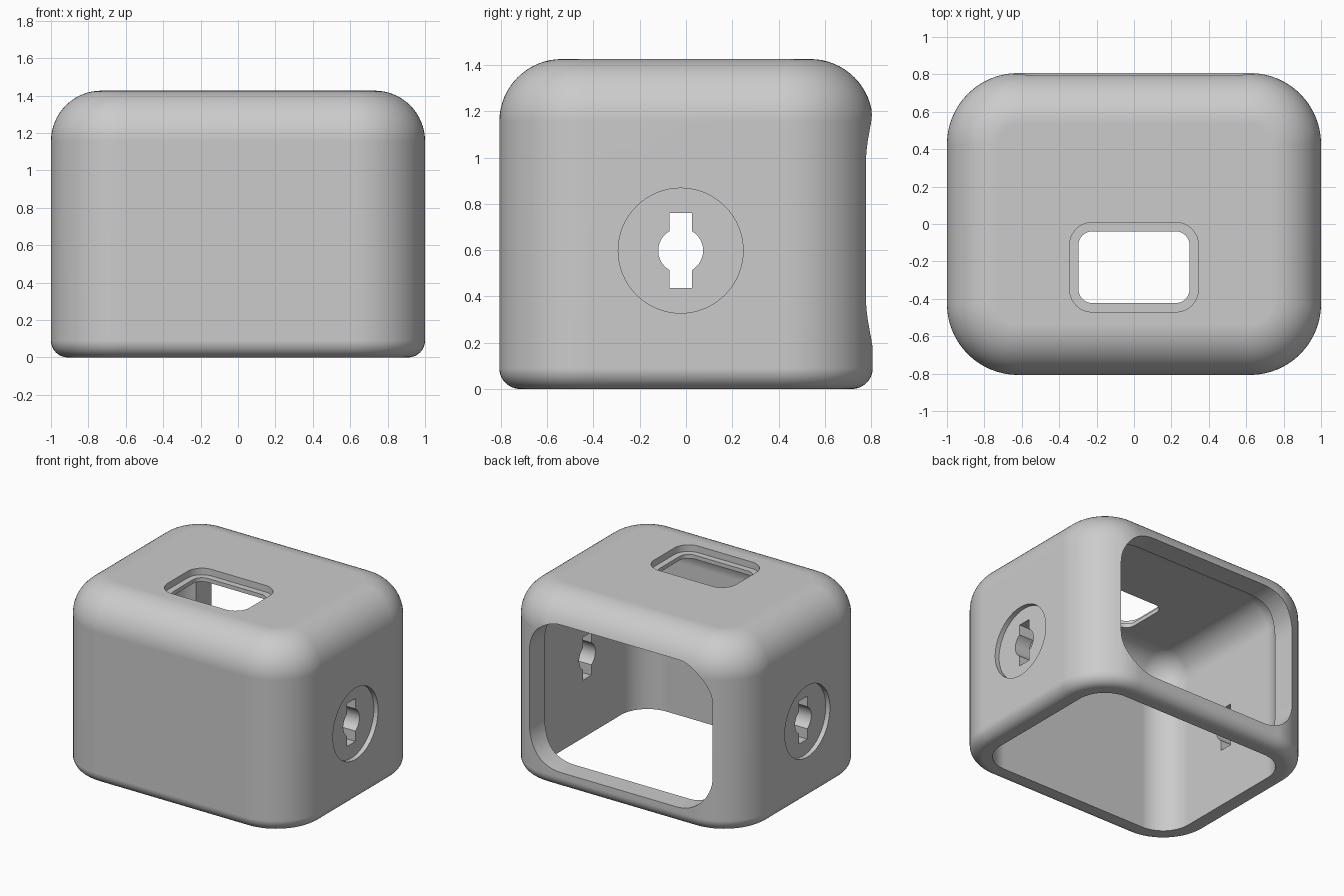
import bpy, bmesh
from math import sin, cos, pi
from mathutils import Matrix

if "Cube" in bpy.data.objects:
    bpy.data.objects.remove(bpy.data.objects["Cube"])

HALF_X, HALF_Y, HEIGHT = 1.0, 0.807, 1.426
PLAN_R, TOP_R, BASE_R = 0.38, 0.27, 0.09
WALL, ROOF = 0.157, 0.08
STEPS = 16


def rounded_rect(hx, hy, r):
    """Outline of a rounded rectangle, counter-clockwise."""
    pts = []
    for q, (sx, sy) in enumerate([(1, 1), (-1, 1), (-1, -1), (1, -1)]):
        for i in range(STEPS + 1):
            a = (q + i / STEPS) * pi / 2
            pts.append((sx * (hx - r) + r * cos(a), sy * (hy - r) + r * sin(a)))
    return pts


def arc(r, inset, z, start, end):
    """Fillet steps as (inset, height) pairs around a centre."""
    return [(inset - r * cos(a), z + r * sin(a))
            for a in (start + (end - start) * i / STEPS for i in range(STEPS + 1))]


def loft(name, hx, hy, r, profile, matrix=Matrix()):
    """Stack inset rounded rectangles into a closed solid."""
    bm = bmesh.new()
    rings = [[bm.verts.new((x, y, z)) for x, y in rounded_rect(hx - d, hy - d, r - d)]
             for d, z in profile]
    n = len(rings[0])
    for low, high in zip(rings, rings[1:]):
        for i in range(n):
            j = (i + 1) % n
            bm.faces.new((low[i], low[j], high[j], high[i]))
    bm.faces.new(rings[0][::-1])
    bm.faces.new(rings[-1])
    bmesh.ops.remove_doubles(bm, verts=bm.verts, dist=1e-5)
    bmesh.ops.recalc_face_normals(bm, faces=bm.faces)
    bm.transform(matrix)
    mesh = bpy.data.meshes.new(name)
    bm.to_mesh(mesh)
    bm.free()
    ob = bpy.data.objects.new(name, mesh)
    bpy.context.collection.objects.link(ob)
    return ob


def cut(target, cutter):
    """Subtract the cutter and discard it."""
    cutter.hide_render = True
    mod = target.modifiers.new("cut", "BOOLEAN")
    mod.operation, mod.solver, mod.object = "DIFFERENCE", "EXACT", cutter
    bpy.ops.object.select_all(action="DESELECT")
    target.select_set(True)
    bpy.context.view_layer.objects.active = target
    bpy.ops.object.modifier_apply(modifier=mod.name)
    bpy.data.objects.remove(cutter)


# Outer body with soft top and base edges
outer = (arc(BASE_R, BASE_R, BASE_R, -pi / 2, 0)
         + arc(TOP_R, TOP_R, HEIGHT - TOP_R, 0, pi / 2))
body = loft("housing_shell", HALF_X, HALF_Y, PLAN_R, outer)

# Hollow interior under a thin roof, open at the base
inner_r = TOP_R - ROOF
hollow = [(0, -0.2)] + arc(inner_r, inner_r, HEIGHT - TOP_R, 0, pi / 2)
cut(body, loft("hollow_cutter", HALF_X - WALL, HALF_Y - WALL, PLAN_R - WALL, hollow))

# Large rounded opening in the back wall
to_back = Matrix.Translation((0, 0, 0.686)) @ Matrix.Rotation(-pi / 2, 4, "X")
cut(body, loft("back_opening_cutter", 0.767, 0.555, 0.28, [(0, 0.3), (0, 1.1)], to_back))

# Stepped window in the roof
window = Matrix.Translation((0, -0.231, 0))
cut(body, loft("window_recess_cutter", 0.344, 0.239, 0.12,
               [(0, HEIGHT - 0.05), (0, HEIGHT + 0.2)], window))
cut(body, loft("window_hole_cutter", 0.297, 0.192, 0.075,
               [(0, 1.1), (0, HEIGHT + 0.2)], window))

# Round recess and keyhole on each side
for side in (1, -1):
    face = Matrix.Translation((0, -0.023, 0.598)) @ Matrix.Rotation(side * pi / 2, 4, "Y")
    for name, hz, hy, r, start in [("disc_recess_cutter", 0.27, 0.27, 0.27, HALF_X - 0.035),
                                   ("keyhole_round_cutter", 0.097, 0.097, 0.097, 0.7),
                                   ("keyhole_slot_cutter", 0.162, 0.049, 0.0005, 0.7)]:
        cut(body, loft(name, hz, hy, r, [(0, start), (0, 1.2)], face))

# Material and shading
grey = bpy.data.materials.new("plain_grey")
grey.use_nodes = True
colour = (0.6, 0.6, 0.6, 1)
grey.diffuse_color = colour
grey.node_tree.nodes["Principled BSDF"].inputs["Base Color"].default_value = colour
body.data.materials.clear()
body.data.materials.append(grey)
for poly in body.data.polygons:
    poly.material_index = 0
bpy.ops.object.shade_smooth_by_angle(angle=pi / 6)
weighted = body.modifiers.new("even_shading", "WEIGHTED_NORMAL")
weighted.keep_sharp = True
